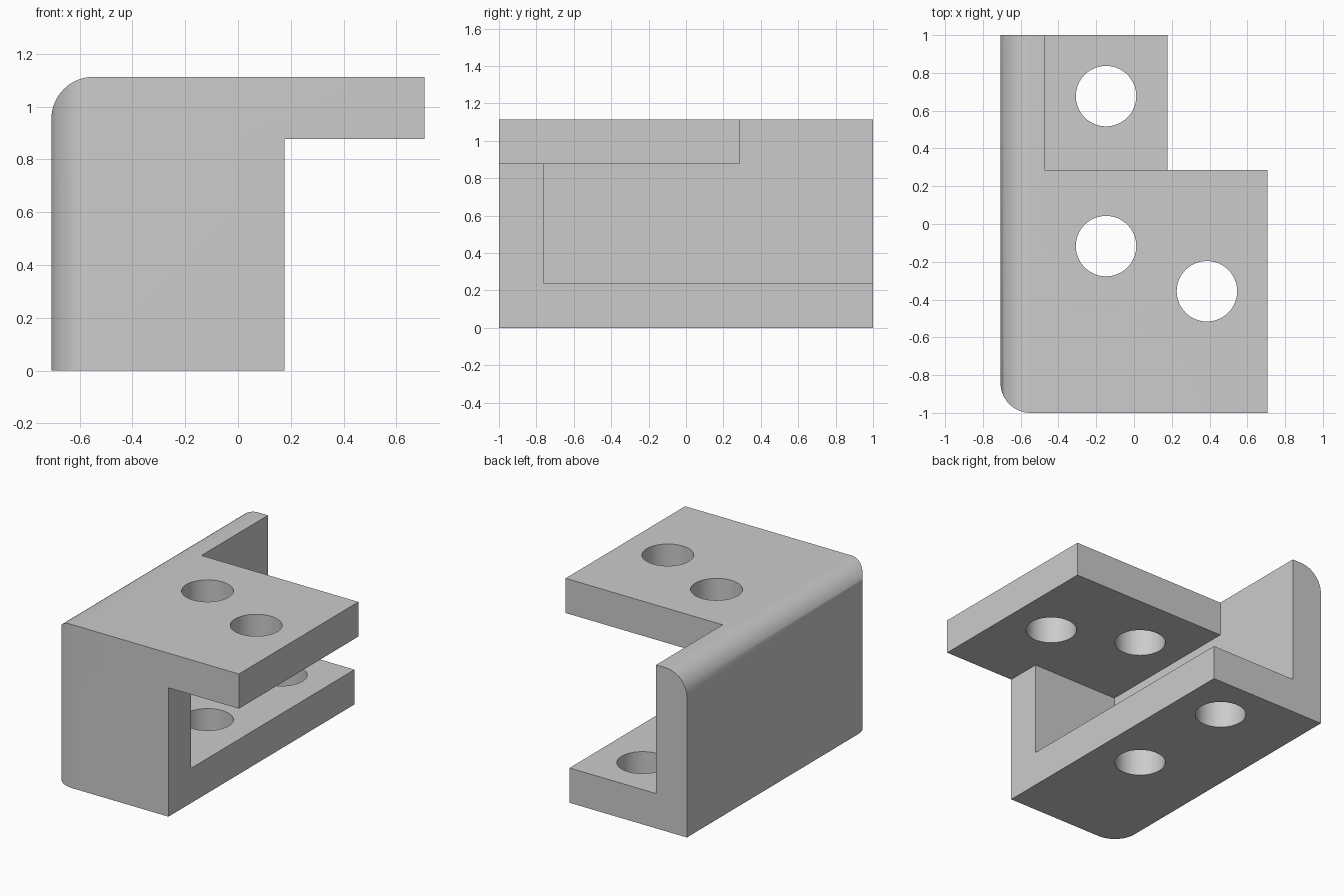
import bpy
import bmesh
import math

if "Cube" in bpy.data.objects:
    bpy.data.objects.remove(bpy.data.objects["Cube"], do_unlink=True)

# Overall extents and wall positions
X, Y, H = 0.707, 1.0, 1.113
WALL_X, FRONT_Y, SHELF_Y = -0.475, -0.76, 0.285
BASE_X, BASE_Z, SHELF_Z = 0.177, 0.237, 0.877
FILLET, HOLE_R, OVER = 0.16, 0.16, 0.2

grey = bpy.data.materials.new("plain grey")
grey.use_nodes = True
color = (0.6, 0.6, 0.6, 1.0)
grey.diffuse_color = color
grey.node_tree.nodes["Principled BSDF"].inputs["Base Color"].default_value = color


def add_mesh(name, bm):
    bmesh.ops.recalc_face_normals(bm, faces=bm.faces)
    mesh = bpy.data.meshes.new(name)
    bm.to_mesh(mesh)
    bm.free()
    mesh.materials.append(grey)
    obj = bpy.data.objects.new(name, mesh)
    bpy.context.collection.objects.link(obj)
    return obj


def prism(name, profile, place, start, end):
    """Extrude a 2D profile; place maps (u, v, depth) to xyz."""
    bm = bmesh.new()
    low = [bm.verts.new(place(u, v, start)) for u, v in profile]
    high = [bm.verts.new(place(u, v, end)) for u, v in profile]
    bm.faces.new(low)
    bm.faces.new(high)
    n = len(profile)
    for i in range(n):
        j = (i + 1) % n
        bm.faces.new((low[i], low[j], high[j], high[i]))
    return add_mesh(name, bm)


def box(name, x0, x1, y0, y1, z0, z1):
    outline = [(x0, y0), (x1, y0), (x1, y1), (x0, y1)]
    return prism(name, outline, lambda u, v, d: (u, v, d), z0, z1)


def cylinder(name, x, y, z0, z1):
    ring = [(x + HOLE_R * math.cos(math.tau * i / 64),
             y + HOLE_R * math.sin(math.tau * i / 64)) for i in range(64)]
    return prism(name, ring, lambda u, v, d: (u, v, d), z0, z1)


def rounded_corner(u, v, v_sign):
    """Quarter arc from the left side round to the v edge."""
    points = []
    for i in range(17):
        a = math.pi / 2 * i / 16
        points.append((u + FILLET * (1 - math.cos(a)),
                       v - v_sign * FILLET * (1 - math.sin(a))))
    return points


def combine(target, tool, operation):
    mod = target.modifiers.new("cut", "BOOLEAN")
    mod.operation = operation
    mod.solver = "EXACT"
    mod.object = tool
    bpy.context.view_layer.objects.active = target
    bpy.ops.object.modifier_apply(modifier=mod.name)
    bpy.data.objects.remove(tool, do_unlink=True)


# Block with a rounded upper side edge and a rounded upright front corner
front_profile = [(-X, 0)] + rounded_corner(-X, H, 1) + [(X, H), (X, 0)]
bracket = prism("bracket", front_profile, lambda u, v, d: (u, d, v), -Y, Y)
top_profile = [(-X, Y + OVER)] + rounded_corner(-X, -Y, -1) + [(X + OVER, -Y), (X + OVER, Y + OVER)]
plan = prism("plan_cutter", top_profile, lambda u, v, d: (u, v, d), -OVER, H + OVER)
combine(bracket, plan, "INTERSECT")

# Hollow between base and shelf, space under the overhang, open rear top
far_x, far_y, far_z = X + OVER, Y + OVER, H + OVER
cutters = [
    box("hollow_cutter", WALL_X, far_x, FRONT_Y, far_y, BASE_Z, SHELF_Z),
    box("overhang_cutter", BASE_X, far_x, -far_y, far_y, -OVER, SHELF_Z),
    box("rear_cutter", WALL_X, far_x, SHELF_Y, far_y, BASE_Z, far_z),
    box("rear_side_cutter", BASE_X, far_x, SHELF_Y, far_y, -OVER, far_z),
]

# Bolt holes: one through both plates, one in the base, one in the shelf
cutters += [
    cylinder("rear_hole_cutter", -0.148, 0.677, -OVER, far_z),
    cylinder("middle_hole_cutter", -0.148, -0.117, -OVER, far_z),
    cylinder("overhang_hole_cutter", 0.386, -0.356, SHELF_Z - OVER, far_z),
]
for cutter in cutters:
    combine(bracket, cutter, "DIFFERENCE")

# Smooth the fillets and holes, keep the corners sharp
bpy.ops.object.select_all(action="DESELECT")
bracket.select_set(True)
bpy.context.view_layer.objects.active = bracket
bpy.ops.object.shade_smooth_by_angle(angle=math.radians(30))
